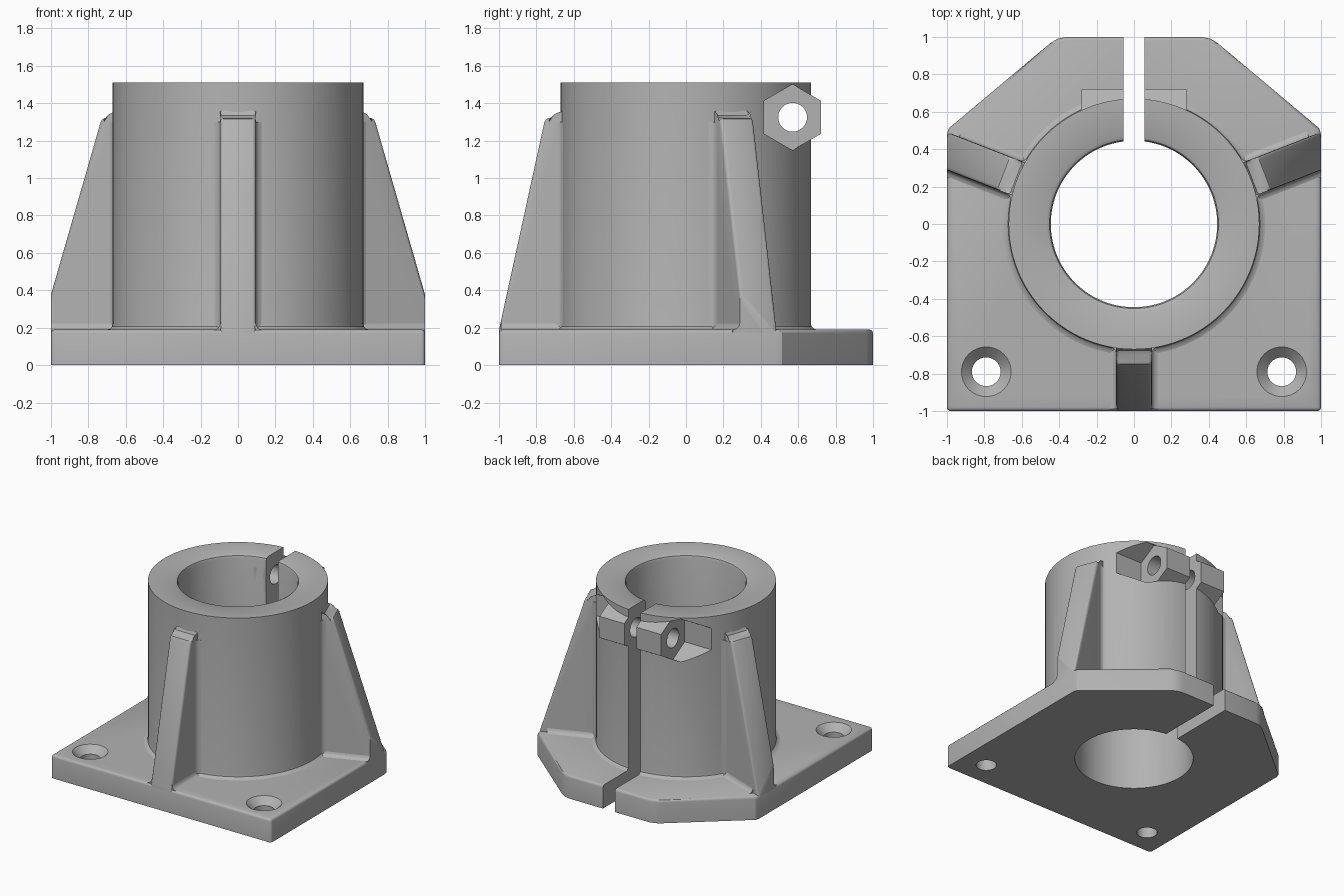
import bpy, bmesh, math
from mathutils import Matrix, Vector

if "Cube" in bpy.data.objects:
    bpy.data.objects.remove(bpy.data.objects["Cube"], do_unlink=True)

grey = bpy.data.materials.new("plain grey")
grey.use_nodes = True
grey.diffuse_color = (0.45, 0.45, 0.45, 1)
grey.node_tree.nodes["Principled BSDF"].inputs["Base Color"].default_value = grey.diffuse_color

PLATE_TOP, TOP, BORE = 0.19, 1.51, 0.445
BOSS_Y, BOSS_Z, BOSS_R, BOSS_END = 0.57, 1.325, 0.176, 0.28
HOLE_R = 0.077


def prism(bm, points, place, low, high):
    """Extrude a closed outline from low to high; place maps (a, b, h) to x, y, z."""
    ends = [[bm.verts.new(place(a, b, h)) for a, b in points] for h in (low, high)]
    n = len(points)
    bm.faces.new(ends[0])
    bm.faces.new(ends[1][::-1])
    for i in range(n):
        j = (i + 1) % n
        bm.faces.new((ends[0][i], ends[0][j], ends[1][j], ends[1][i]))


def lathe(bm, profile, x=0, y=0, steps=96):
    """Revolve a closed (radius, z) profile round a vertical axis."""
    rings = []
    for k in range(steps):
        t = 2 * math.pi * k / steps
        rings.append([bm.verts.new((x + r * math.cos(t), y + r * math.sin(t), z))
                      for r, z in profile])
    n = len(profile)
    for k in range(steps):
        a, b = rings[k], rings[(k + 1) % steps]
        for i in range(n):
            j = (i + 1) % n
            bm.faces.new((a[i], b[i], b[j], a[j]))


def circle(r, n, cy=0, cz=0, start=0):
    return [(cy + r * math.cos(start + 2 * math.pi * i / n),
             cz + r * math.sin(start + 2 * math.pi * i / n)) for i in range(n)]


def finish(name, bm):
    bmesh.ops.recalc_face_normals(bm, faces=bm.faces[:])
    mesh = bpy.data.meshes.new(name)
    bm.to_mesh(mesh)
    bm.free()
    mesh.materials.append(grey)
    ob = bpy.data.objects.new(name, mesh)
    bpy.context.collection.objects.link(ob)
    return ob


def activate(ob):
    bpy.ops.object.select_all(action='DESELECT')
    ob.select_set(True)
    bpy.context.view_layer.objects.active = ob


def cut(ob, cutters):
    activate(ob)
    for c in cutters:
        m = ob.modifiers.new("cut", 'BOOLEAN')
        m.operation, m.solver, m.object = 'DIFFERENCE', 'EXACT', c
        bpy.ops.object.modifier_apply(modifier=m.name)


def smooth(ob, angle=32):
    activate(ob)
    bpy.ops.object.shade_smooth_by_angle(angle=math.radians(angle))


def upright(a, b, h):
    return (a, b, h)


def along_x(a, b, h):
    return (h, a, b)


def cutter(name, points, place, low, high):
    bm = bmesh.new()
    prism(bm, points, place, low, high)
    ob = finish(name, bm)
    ob.hide_render = True
    return ob


# Cutters
slot = cutter("slot_cutter", [(-.055, .2), (.055, .2), (.055, 1.2), (-.055, 1.2)], upright, -.2, 2)
bore = cutter("bore_cutter", circle(BORE, 96), upright, -.2, 2)
bolt_hole = cutter("bolt_hole_cutter", circle(HOLE_R, 32, BOSS_Y, BOSS_Z), along_x, -1, 1)
hexagon = circle(BOSS_R, 6, BOSS_Y, BOSS_Z, math.pi / 2)
pockets = [cutter("pocket_cutter", hexagon, along_x, *span)
           for span in ((BOSS_END, .9), (-.9, -BOSS_END))]
screw_holes = []
for side in (-1, 1):
    bm = bmesh.new()
    prism(bm, circle(HOLE_R, 32), upright, -.1, .3)
    cone = finish("screw_hole_cutter", bm)
    bm = bmesh.new()
    r = HOLE_R - .02
    bmesh.ops.create_cone(bm, cap_ends=True, segments=32, radius1=r, radius2=r + .096, depth=.096,
                          matrix=Matrix.Translation((0, 0, .162)))
    sink = finish("countersink_cutter", bm)
    for ob in (cone, sink):
        ob.data.transform(Matrix.Translation((side * .79, -.79, 0)))
        ob.hide_render = True
        screw_holes.append(ob)

# Base plate with rounded top rim
half = [(1, -1), (1, .48), (.99, .512), (.45, .965), (.41, .99), (.36, 1)]
bm = bmesh.new()
prism(bm, half + [(-x, y) for x, y in reversed(half)], upright, 0, PLATE_TOP)
rim = []
for e in bm.edges:
    a, b = (v.co for v in e.verts)
    if min(a.z, b.z) > .1 or (abs(a.z - b.z) > .1 and a.y < -.9):
        rim.append(e)
bmesh.ops.bevel(bm, geom=rim, offset=.02, segments=3, profile=.5, affect='EDGES')
plate = finish("base_plate", bm)
cut(plate, [bore, slot] + screw_holes)
smooth(plate)

# Split sleeve with softened bore edge and foot fillet
bm = bmesh.new()
lathe(bm, [(BORE, .1), (BORE, 1.48), (.452, 1.5), (.47, TOP), (.67, TOP), (.67, .225),
           (.673, .207), (.686, .194), (.705, .189), (.705, .1)])
sleeve = finish("split_sleeve", bm)
cut(sleeve, [slot, bolt_hole] + pockets)
smooth(sleeve)

# Hexagonal clamp boss
bm = bmesh.new()
prism(bm, hexagon, along_x, -BOSS_END, BOSS_END)
boss = finish("clamp_boss", bm)
cut(boss, [bore, slot, bolt_hole])
smooth(boss)


# Ribs: a is the distance from the axis, u the offset across the rib
def rib(name, angle, foot):
    lean = (foot - .755) / 1.11
    profile = [(.58, .1), (.58, 1.36), (.667, 1.36), (.676, 1.335), (.70, 1.323), (.735, 1.32),
               (.748, 1.315), (.757, 1.30), (.755 + lean * 1.11, PLATE_TOP), (foot, .1)]
    bm = bmesh.new()
    prism(bm, profile, lambda a, z, u: (a, u, z), -.095, .095)
    sides = [e for e in bm.edges
             if abs(e.verts[0].co.y - e.verts[1].co.y) < .01
             and max(v.co.z for v in e.verts) > 1 and min(v.co.x for v in e.verts) > .6]
    bmesh.ops.bevel(bm, geom=sides, offset=.018, segments=3, profile=.5, affect='EDGES')
    for s in (-1, 1):
        # fillet along the plate, then fillet up the sleeve
        prism(bm, [(.08, .17), (.08, .225), (.0945, .225), (.099, .207), (.11, .195), (.13, .189),
                   (.13, .17)], lambda u, z, a: (a, s * u, z), .6, min(foot, 1.05) - .01)
        prism(bm, [(.62, .08), (.70, .08), (.70, .0945), (.678, .099), (.667, .108), (.657, .128),
                   (.62, .128)], lambda a, u, z: (a, s * u, z), .18, 1.3)
    bmesh.ops.rotate(bm, verts=bm.verts[:], cent=(0, 0, 0), matrix=Matrix.Rotation(angle, 3, 'Z'))
    # trim flush with the plate sides
    for s in (-1, 1):
        res = bmesh.ops.bisect_plane(bm, geom=bm.verts[:] + bm.edges[:] + bm.faces[:],
                                     plane_co=(s * .9995, 0, 0), plane_no=(s, 0, 0), clear_outer=True)
        edges = [g for g in res["geom_cut"] if isinstance(g, bmesh.types.BMEdge)]
        if edges:
            bmesh.ops.holes_fill(bm, edges=edges, sides=0)
    smooth(finish(name, bm))


rib("front_rib", -math.pi / 2, .9995)
rib("left_rib", math.radians(21.3), 1.10)
rib("right_rib", math.radians(180 - 21.3), 1.10)

# Remove the used cutters
for ob in [slot, bore, bolt_hole] + pockets + screw_holes:
    bpy.data.objects.remove(ob, do_unlink=True)
